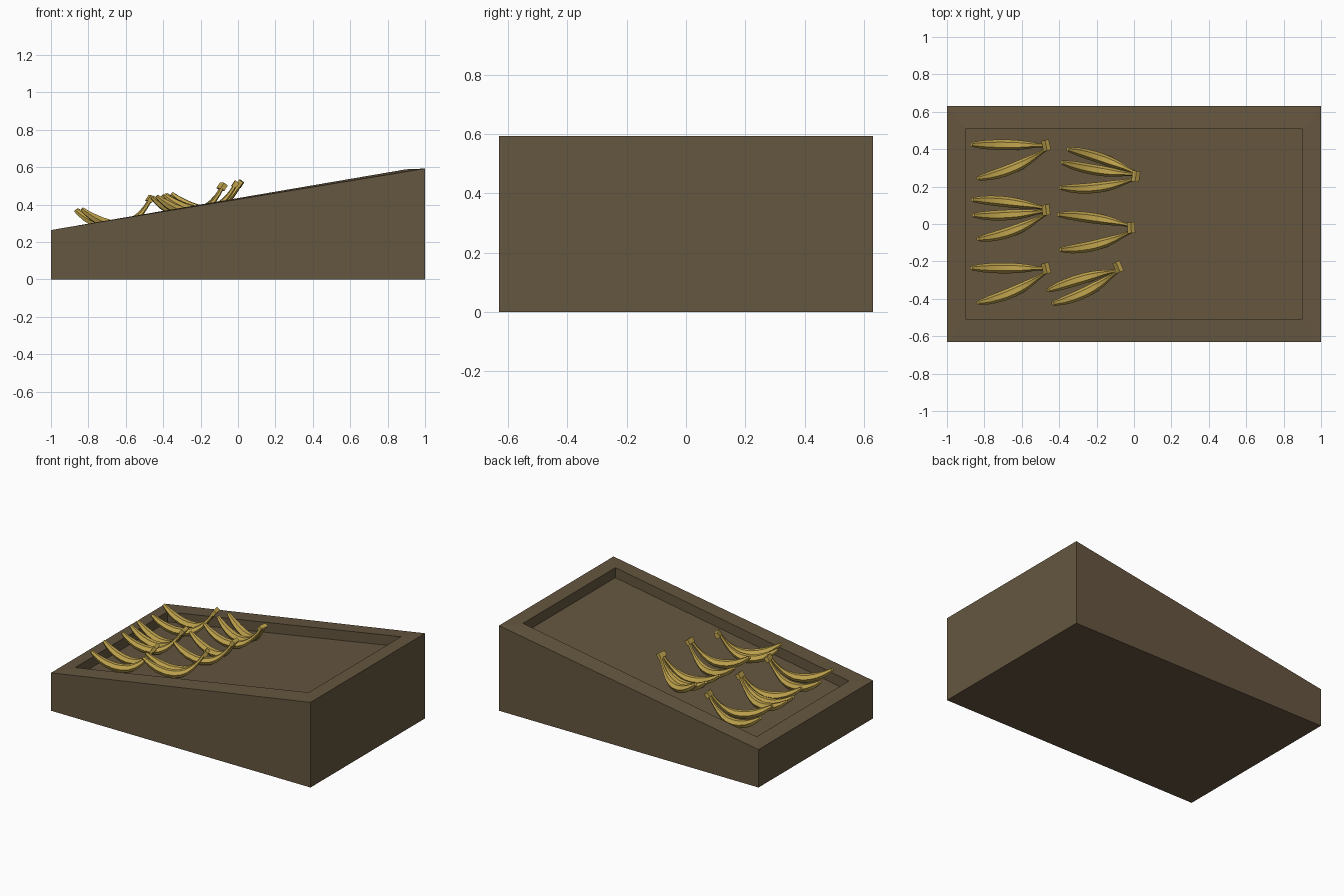
import bpy, bmesh, math
from mathutils import Vector, Matrix

if "Cube" in bpy.data.objects:
    bpy.data.objects.remove(bpy.data.objects["Cube"])


def material(name, rgb):
    m = bpy.data.materials.new(name)
    m.diffuse_color = (*rgb, 1)
    m.use_nodes = True
    m.node_tree.nodes["Principled BSDF"].inputs["Base Color"].default_value = m.diffuse_color
    return m


wood = material("brown wood", (0.13, 0.093, 0.05))
yellow = material("banana yellow", (0.55, 0.385, 0.078))


def finish(name, bm, mat, smooth=False):
    bmesh.ops.recalc_face_normals(bm, faces=bm.faces)
    me = bpy.data.meshes.new(name)
    bm.to_mesh(me)
    bm.free()
    me.materials.append(mat)
    ob = bpy.data.objects.new(name, me)
    bpy.context.collection.objects.link(ob)
    if smooth:
        bpy.ops.object.select_all(action='DESELECT')
        ob.select_set(True)
        bpy.context.view_layer.objects.active = ob
        bpy.ops.object.shade_smooth_by_angle(angle=math.radians(35))
    return ob


# Sloped display crate: nested rectangles joined as rings
DEPTH = 0.07


def rect(x, y, z_left, z_right):
    return [(-x, -y, z_left), (x, -y, z_right), (x, y, z_right), (-x, y, z_left)]


bm = bmesh.new()
loops = [rect(1, 0.63, 0, 0),                              # base
         rect(1, 0.63, 0.264, 0.593),                      # outer top edge
         rect(0.9, 0.508, 0.281, 0.589),                   # inner rim edge
         rect(0.9, 0.508, 0.281 - DEPTH, 0.589 - DEPTH)]   # tray floor
rings = [[bm.verts.new(p) for p in lp] for lp in loops]
bm.faces.new(rings[0])
bm.faces.new(rings[-1])
for a, b in zip(rings, rings[1:]):
    for i in range(4):
        j = (i + 1) % 4
        bm.faces.new((a[i], a[j], b[j], b[i]))
finish("display_crate", bm, wood)


# Bananas
def floor_z(x):
    return 0.435 + 0.171 * x - DEPTH


PROFILE = [(0, 0.011), (0.03, 0.014), (0.07, 0.017), (0.14, 0.022), (0.25, 0.026),
           (0.38, 0.028), (0.5, 0.028), (0.62, 0.026), (0.72, 0.022), (0.8, 0.017),
           (0.86, 0.013), (0.93, 0.011), (1, 0.011)]
SIDES = 6


def centre(t, tip, stem, bow):
    # U-shaped path, lowest nearer the stem, bowed sideways in plan
    d = stem - tip
    side = Vector((-d.y, d.x)).normalized()
    p = tip + d * t + side * bow * 4 * t * (1 - t)
    if t < 0.6:
        h = 0.03 + 0.125 * ((0.6 - t) / 0.6) ** 2
    else:
        h = 0.03 + 0.11 * ((t - 0.6) / 0.4) ** 2
    return Vector((p.x, p.y, floor_z(p.x) + h))


def add_banana(bm, tip, stem, bow):
    prev = None
    for t, r in PROFILE:
        c = centre(t, tip, stem, bow)
        tan = (centre(t + 0.02, tip, stem, bow) - centre(t - 0.02, tip, stem, bow)).normalized()
        side = tan.cross(Vector((0, 0, 1))).normalized()
        up = side.cross(tan)
        ring = []
        for k in range(SIDES):
            a = math.tau * k / SIDES
            ring.append(bm.verts.new(c + side * r * math.cos(a) + up * r * math.sin(a)))
        if prev:
            for k in range(SIDES):
                j = (k + 1) % SIDES
                bm.faces.new((prev[k], prev[j], ring[j], ring[k]))
        else:
            bm.faces.new(ring)
        prev = ring
    bm.faces.new(prev)


# Each bunch: stem position, then (tip x, tip y, sideways bow)
BUNCHES = [
    ((-0.47, 0.42), [(-0.87, 0.425, 0), (-0.835, 0.245, -0.025)]),
    ((-0.47, 0.075), [(-0.865, 0.13, 0.01), (-0.86, 0.047, -0.01), (-0.835, -0.08, -0.025)]),
    ((-0.47, -0.237), [(-0.87, -0.235, 0), (-0.835, -0.42, -0.025)]),
    ((0.01, 0.255), [(-0.355, 0.4, 0.012), (-0.385, 0.33, -0.012), (-0.395, 0.195, -0.025)]),
    ((-0.015, -0.02), [(-0.405, 0.05, 0.01), (-0.395, -0.137, -0.025)]),
    ((-0.085, -0.23), [(-0.46, -0.355, 0.01), (-0.435, -0.425, -0.025)]),
]
for n, (stem, tips) in enumerate(BUNCHES, 1):
    bm = bmesh.new()
    s = Vector(stem)
    mean = Vector((0, 0))
    for x, y, bow in tips:
        tip = Vector((x, y))
        mean += tip / len(tips)
        spread = max(-0.018, min(0.018, (y - s.y) * 0.15))
        add_banana(bm, tip, s + Vector((0, spread)), bow)
    # Crown joining the stems
    d = s - mean
    mat = (Matrix.Translation((s.x, s.y, floor_z(s.x) + 0.145))
           @ Matrix.Rotation(math.atan2(d.y, d.x), 4, 'Z')
           @ Matrix.Rotation(math.radians(-55), 4, 'Y')
           @ Matrix.Diagonal((0.035, 0.058, 0.026, 1)))
    bmesh.ops.create_cube(bm, size=1, matrix=mat)
    finish(f"banana_bunch_{n}", bm, yellow, smooth=True)
